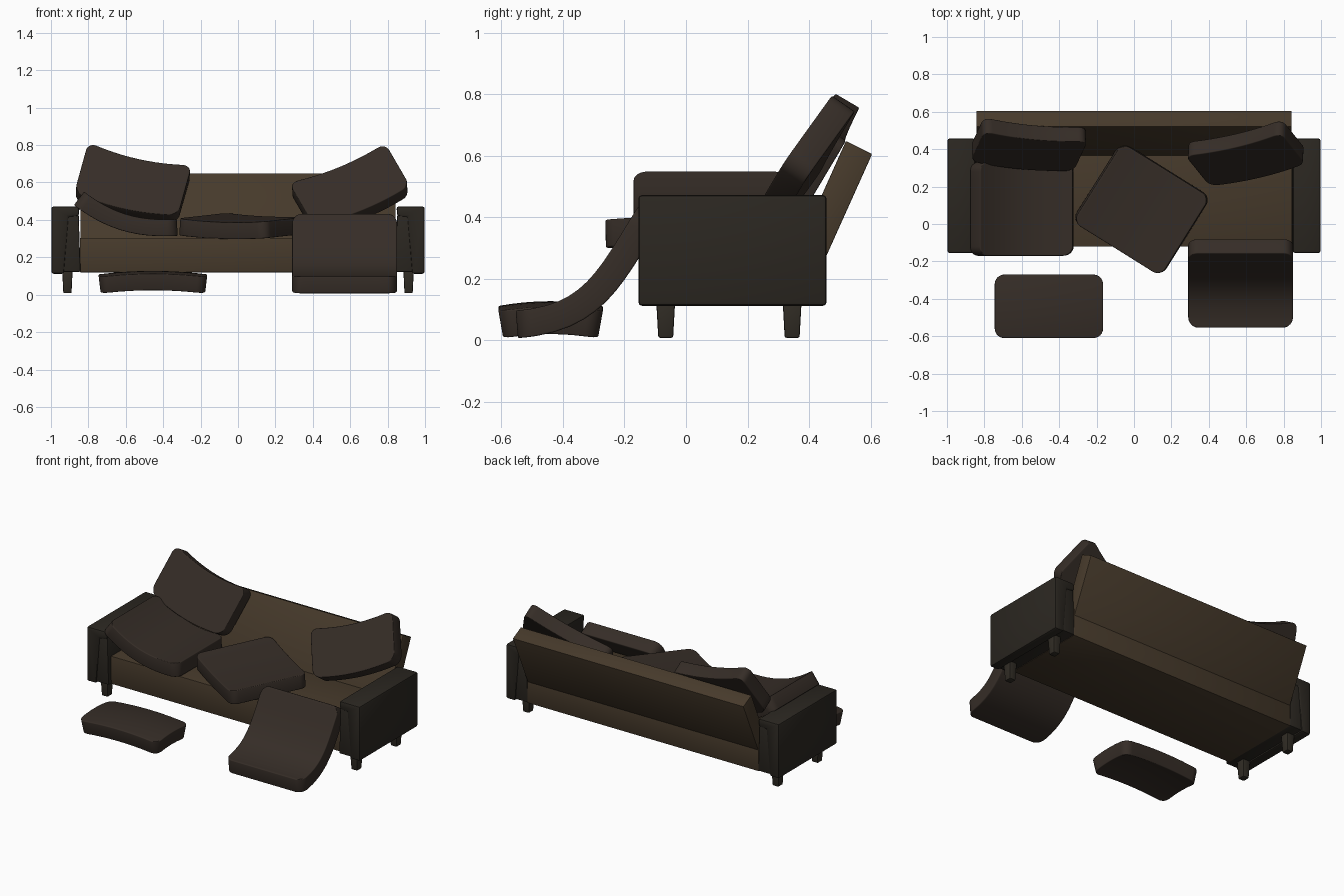
import bpy, bmesh, math
from mathutils import Vector

if "Cube" in bpy.data.objects:
    bpy.data.objects.remove(bpy.data.objects["Cube"])


def material(name, rgb):
    m = bpy.data.materials.new(name)
    m.diffuse_color = (*rgb, 1)
    m.use_nodes = True
    m.node_tree.nodes["Principled BSDF"].inputs["Base Color"].default_value = m.diffuse_color
    return m


FRAME = material("brown_fabric", (0.062, 0.042, 0.024))
ARM = material("dark_fabric", (0.024, 0.020, 0.015))
CUSHION = material("cushion_fabric", (0.036, 0.026, 0.020))
LEG = material("leg_wood", (0.030, 0.025, 0.018))


def finish(name, bm, mat, bevel=0.0, segments=2, thickness=0.0):
    """Turn a bmesh into an object, apply modifiers and smooth its soft edges."""
    bmesh.ops.recalc_face_normals(bm, faces=bm.faces)
    mesh = bpy.data.meshes.new(name)
    bm.to_mesh(mesh)
    bm.free()
    ob = bpy.data.objects.new(name, mesh)
    bpy.context.collection.objects.link(ob)
    mesh.materials.append(mat)
    if thickness:
        s = ob.modifiers.new("thickness", 'SOLIDIFY')
        s.thickness, s.offset, s.use_even_offset = thickness, 0, True
    if bevel:
        b = ob.modifiers.new("round", 'BEVEL')
        b.width, b.segments = bevel, segments
        b.limit_method, b.angle_limit = 'ANGLE', math.radians(50)
    bpy.ops.object.select_all(action='DESELECT')
    ob.select_set(True)
    bpy.context.view_layer.objects.active = ob
    bpy.ops.object.convert(target='MESH')
    bpy.ops.object.shade_smooth_by_angle(angle=math.radians(35))
    return ob


def prism(name, points, offset, mat, bevel=0.0):
    """Extrude a flat 3D outline along an offset vector."""
    bm = bmesh.new()
    face = bm.faces.new([bm.verts.new(p) for p in points])
    ext = bmesh.ops.extrude_face_region(bm, geom=[face])
    bmesh.ops.translate(bm, vec=offset,
                        verts=[g for g in ext["geom"] if isinstance(g, bmesh.types.BMVert)])
    return finish(name, bm, mat, bevel)


def steps(size, r):
    """Grid lines with extra lines in the rounded corner zones."""
    half, n = size / 2, 10
    inner = [-half + r + (size - 2 * r) * i / n for i in range(n + 1)]
    return ([-half + r * i / 4 for i in range(4)] + inner
            + [half - r + r * i / 4 for i in range(1, 5)])


def cushion(name, w, h, place, t=0.09, r=0.05):
    """Rounded rectangle sheet, positioned by place(x, y), then thickened."""
    bm = bmesh.new()
    xs, ys = steps(w, r), steps(h, r)
    rows = []
    for y in ys:
        row = []
        for x in xs:
            a = max(0, (abs(x) - w / 2 + r) / r)
            b = max(0, (abs(y) - h / 2 + r) / r)
            px, py = x, y
            if a > 0 and b > 0:
                px = math.copysign(w / 2 - r + r * a * math.sqrt(1 - b * b / 2), x)
                py = math.copysign(h / 2 - r + r * b * math.sqrt(1 - a * a / 2), y)
            row.append(bm.verts.new(place(px, py)))
        rows.append(row)
    for lo, hi in zip(rows, rows[1:]):
        for i in range(len(xs) - 1):
            bm.faces.new((lo[i], lo[i + 1], hi[i + 1], hi[i]))
    return finish(name, bm, CUSHION, 0.018, 3, t)


def tilted(centre, u, v, w, h, sag_v=0.0, arch_x=0.0, arch_y=0.0):
    """Placement on a tilted plane, with optional edge sag and arching."""
    c, u = Vector(centre), Vector(u).normalized()
    n = u.cross(Vector(v)).normalized()
    v = n.cross(u)

    def place(x, y):
        s, q = (2 * x / w) ** 2, (2 * y / h) ** 2
        return c + u * x + v * (y + sag_v * s) + n * (arch_x * s + arch_y * q)
    return place


def bezier(p, t):
    k = 1 - t
    wts = (k ** 3, 3 * k * k * t, 3 * k * t * t, t ** 3)
    return [sum(wt * q[i] for wt, q in zip(wts, p)) for i in (0, 1)]


# Seat base and leaning backrest
prism("seat_base", [(-0.845, -0.12, 0.12), (-0.845, 0.45, 0.12),
                    (-0.845, 0.45, 0.303), (-0.845, -0.12, 0.303)], (1.69, 0, 0), FRAME, 0.003)
prism("backrest", [(-0.843, 0.405, 0.16), (-0.843, 0.605, 0.605),
                   (-0.843, 0.52, 0.648), (-0.843, 0.32, 0.20)], (1.686, 0, 0), FRAME, 0.003)

# Arms: outer shell, tapered inner panel and two tapered legs on each side
for side, s in (("left", -1), ("right", 1)):
    shell = [(0.998, 0.112), (0.998, 0.472), (0.848, 0.472), (0.85, 0.42), (0.905, 0.415), (0.93, 0.112)]
    prism(side + "_arm_shell", [(s * x, -0.155, z) for x, z in shell], (0, 0.612, 0), ARM, 0.012)
    inner = [(0.96, 0.122), (0.96, 0.44), (0.852, 0.44), (0.842, 0.122)]
    prism(side + "_arm_inner_panel", [(s * x, -0.148, z) for x, z in inner], (0, 0.598, 0), ARM, 0.006)
    for end, y in (("front", -0.066), ("rear", 0.345)):
        bm = bmesh.new()
        bmesh.ops.create_cube(bm, size=1)
        for v in bm.verts:
            k = 1.0 if v.co.z > 0 else 0.78
            v.co = (s * 0.912 + v.co.x * 0.056 * k, y + v.co.y * 0.062 * k, 0.07 + v.co.z * 0.124)
        finish(side + "_" + end + "_leg", bm, LEG, 0.006)

# Seat cushion slumped against the left arm
left_path = [(-0.85, 0.515), (-0.70, 0.40), (-0.55, 0.345), (-0.325, 0.36)]


def slumped(x, y):
    px, pz = bezier(left_path, x / 0.6 + 0.5)
    return (px, 0.08 + y, pz)


cushion("left_seat_cushion", 0.6, 0.50, slumped)

# Seat cushion sliding off the front to the floor
drape_path = [(-0.55, 0.052), (-0.30, 0.07), (-0.25, 0.20), (-0.118, 0.41)]


def draped(x, y):
    py, pz = bezier(drape_path, y / 0.6 + 0.5)
    return (0.57 + x, py, pz)


cushion("draped_seat_cushion", 0.56, 0.6, draped)

# Turned seat cushion lying in the middle
cushion("middle_seat_cushion", 0.56, 0.50,
        tilted((0.04, 0.08, 0.358), (0.85, -0.53, -0.03), (0.53, 0.85, 0.06), 0.56, 0.50, arch_x=0.012))

# Three back cushions: two leaning, one on the floor
cushion("left_back_cushion", 0.57, 0.32,
        tilted((-0.57, 0.41, 0.57), (0.54, -0.05, -0.12), (0.09, 0.15, 0.25), 0.57, 0.32, sag_v=0.035))
cushion("right_back_cushion", 0.57, 0.31,
        tilted((0.61, 0.365, 0.545), (0.51, 0.12, 0.21), (-0.10, 0.15, 0.21), 0.57, 0.31, sag_v=0.03))
cushion("floor_cushion", 0.57, 0.325,
        tilted((-0.455, -0.44, 0.082), (1, 0, 0), (0, 1, 0), 0.57, 0.325, arch_x=-0.018, arch_y=-0.015))
